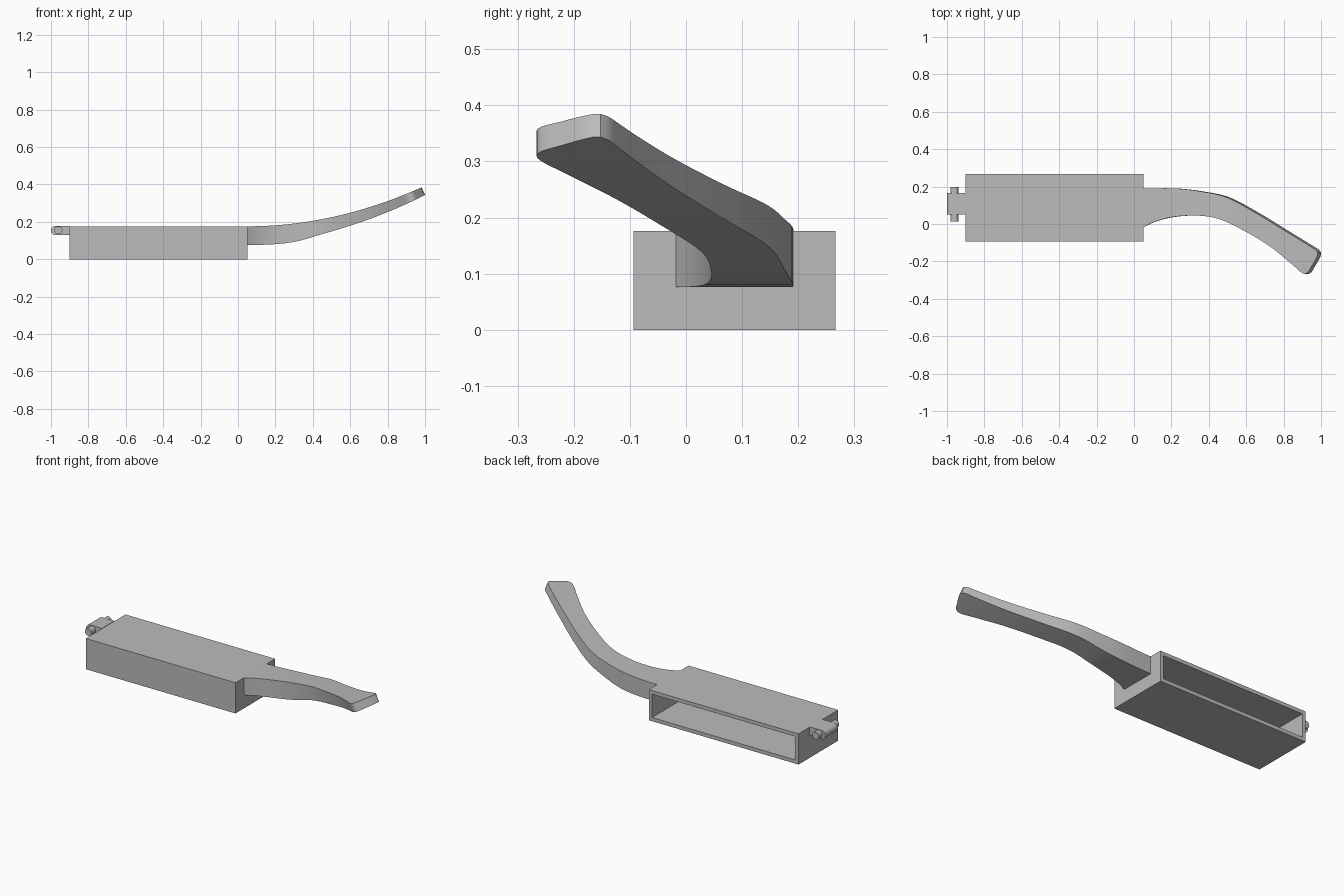
import bpy, bmesh, math
from mathutils import Vector

if "Cube" in bpy.data.objects:
    bpy.data.objects.remove(bpy.data.objects["Cube"], do_unlink=True)

gray = bpy.data.materials.new("plain gray")
gray.use_nodes = True
gray.diffuse_color = (0.5, 0.5, 0.5, 1)
gray.node_tree.nodes["Principled BSDF"].inputs["Base Color"].default_value = (0.5, 0.5, 0.5, 1)


def finish(name, bm):
    bmesh.ops.recalc_face_normals(bm, faces=bm.faces[:])
    mesh = bpy.data.meshes.new(name)
    bm.to_mesh(mesh)
    bm.free()
    mesh.materials.append(gray)
    obj = bpy.data.objects.new(name, mesh)
    bpy.context.collection.objects.link(obj)
    bpy.ops.object.select_all(action='DESELECT')
    obj.select_set(True)
    bpy.context.view_layer.objects.active = obj
    bpy.ops.object.shade_smooth_by_angle(angle=math.radians(30))
    return obj


def extrude_y(name, outline, y0, y1):
    """Prism from an (x, z) outline, running along y."""
    bm = bmesh.new()
    face = bm.faces.new([bm.verts.new((x, y0, z)) for x, z in outline])
    new = bmesh.ops.extrude_face_region(bm, geom=[face])["geom"]
    verts = [g for g in new if isinstance(g, bmesh.types.BMVert)]
    bmesh.ops.translate(bm, vec=(0, y1 - y0, 0), verts=verts)
    return finish(name, bm)


def arc(cx, cz, r, a0, a1, n):
    angles = [math.radians(a0 + (a1 - a0) * i / n) for i in range(n + 1)]
    return [(cx + r * math.cos(a), cz + r * math.sin(a)) for a in angles]


def curve_at(points, x):
    """Smooth interpolation through (x, value) points."""
    last = len(points) - 1

    def slope(i):
        a, b = points[max(i - 1, 0)], points[min(i + 1, last)]
        return (b[1] - a[1]) / (b[0] - a[0])

    i = 0
    while i < last - 1 and x > points[i + 1][0]:
        i += 1
    (xa, va), (xb, vb) = points[i], points[i + 1]
    h = xb - xa
    t = (x - xa) / h
    return (va * (1 + 2 * t) * (1 - t) ** 2 + slope(i) * h * t * (1 - t) ** 2
            + vb * t * t * (3 - 2 * t) + slope(i + 1) * h * t * t * (t - 1))


# Case: box with a pocket opening at the back
bm = bmesh.new()
bmesh.ops.create_cube(bm, size=1)
for v in bm.verts:
    v.co = Vector((-0.425 + v.co.x * 0.95, 0.086 + v.co.y * 0.36, 0.088 + v.co.z * 0.176))
bm.normal_update()
back = max(bm.faces, key=lambda f: f.normal.y)
bmesh.ops.inset_individual(bm, faces=[back], thickness=0.03)
pocket = bmesh.ops.extrude_face_region(bm, geom=[back])["geom"]
floor_verts = [g for g in pocket if isinstance(g, bmesh.types.BMVert)]
bmesh.ops.translate(bm, vec=(0, -0.3, 0), verts=floor_verts)
if back.is_valid:
    bmesh.ops.delete(bm, geom=[back], context='FACES_ONLY')
finish("case", bm)

# Handle: curved blade, its underside offset square to the rising top
near_edge = [(0.05, -0.018), (0.1, 0.008), (0.2, 0.036), (0.33, 0.045), (0.45, 0.028),
             (0.59, -0.037), (0.727, -0.12), (0.85, -0.22), (0.885, -0.252), (0.91, -0.266),
             (0.93, -0.258), (0.95, -0.225), (0.975, -0.182), (0.982, -0.165)]
far_edge = [(0.05, 0.19), (0.22, 0.19), (0.345, 0.176), (0.494, 0.143),
            (0.655, 0.057), (0.8, -0.032), (0.945, -0.121), (0.97, -0.137), (0.982, -0.152)]
depth = [(0.05, 0.1), (0.28, 0.098), (0.45, 0.077), (0.7, 0.06), (0.982, 0.045)]
stations = [0.05 + 0.81 * i / 30 for i in range(30)]
stations += [0.86 + 0.122 * i / 14 for i in range(15)]
bm = bmesh.new()
rings = []
for x in stations:
    rise, d = 0.24 * (x - 0.05) ** 2, curve_at(depth, x)
    tilt = math.atan(0.48 * (x - 0.05))
    y0, y1 = curve_at(near_edge, x), curve_at(far_edge, x)
    xb, zt = x + d * math.sin(tilt), 0.176 + rise
    zb = zt - d * math.cos(tilt)
    rings.append([bm.verts.new(p) for p in ((x, y0, zt), (x, y1, zt), (xb, y1, zb), (xb, y0, zb))])
for a, b in zip(rings, rings[1:]):
    for k in range(4):
        j = (k + 1) % 4
        bm.faces.new((a[k], a[j], b[j], b[k]))
bm.faces.new(rings[0])
bm.faces.new(rings[-1])
finish("handle", bm)

# Hinge: round-nosed tab and the pin through it
tab = [(-0.9, 0.13)] + arc(-0.976, 0.154, 0.024, 270, 90, 16) + [(-0.9, 0.178)]
extrude_y("hinge_tab", tab, 0.052, 0.165)
extrude_y("hinge_pin", arc(-0.96, 0.155, 0.021, 0, 348.75, 31), 0.013, 0.197)
